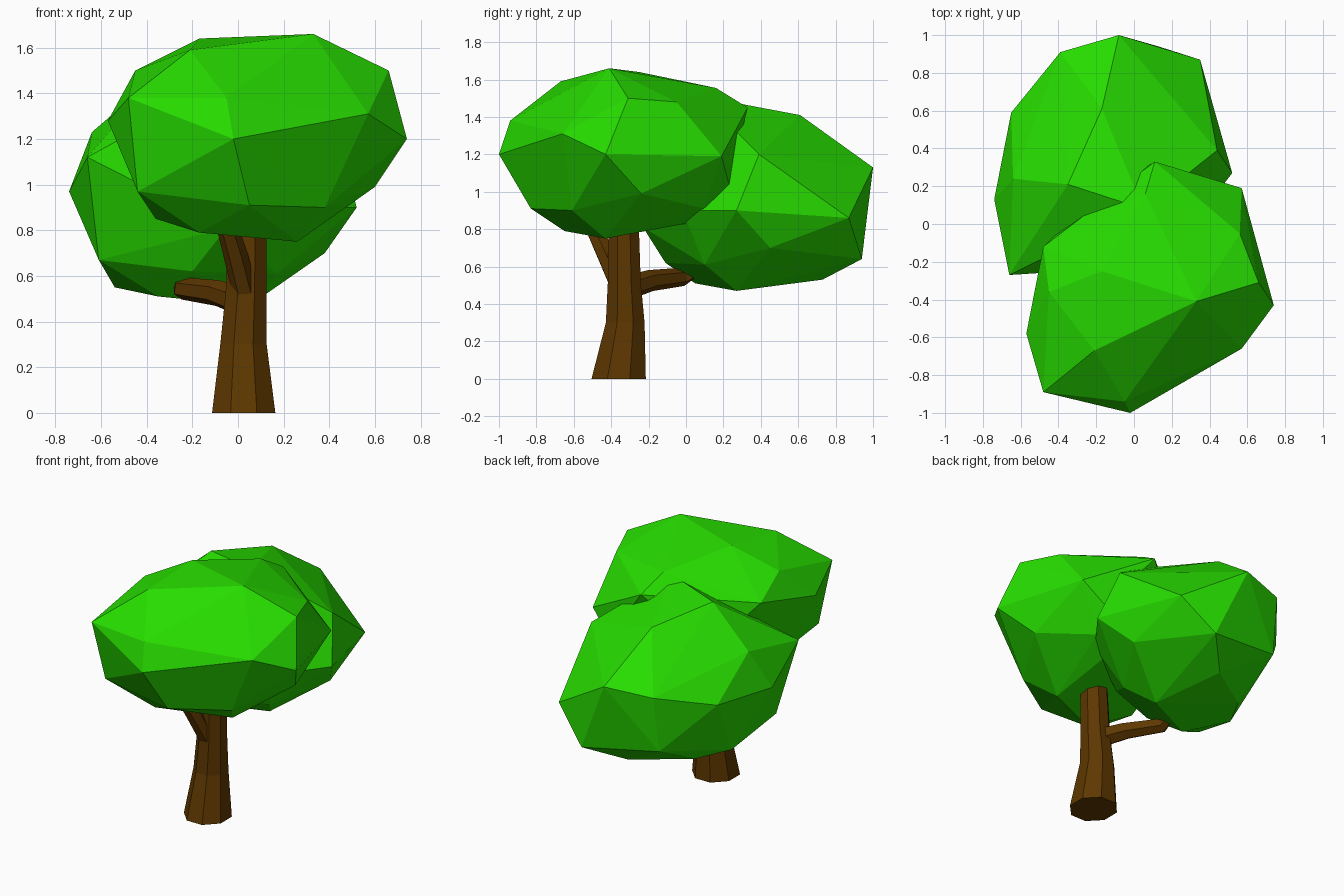
import bpy, bmesh, math
from mathutils import Vector


def material(name, color):
    m = bpy.data.materials.new(name)
    m.diffuse_color = color
    return m


leaf = material("leaf", (0.02, 0.72, 0.0, 1))
bark = material("bark", (0.11, 0.038, 0.0, 1))


def finish(bm, name, mat):
    bmesh.ops.recalc_face_normals(bm, faces=bm.faces)
    me = bpy.data.meshes.new(name)
    bm.to_mesh(me)
    bm.free()
    me.materials.append(mat)
    ob = bpy.data.objects.new(name, me)
    bpy.context.collection.objects.link(ob)
    return ob


def canopy(name, pts):
    """Faceted leaf clump: convex hull of a few corner points."""
    bm = bmesh.new()
    for p in pts:
        bm.verts.new(p)
    bmesh.ops.convex_hull(bm, input=bm.verts)
    bmesh.ops.delete(bm, geom=[v for v in bm.verts if not v.link_faces], context='VERTS')
    finish(bm, name, leaf)


def limb(name, rings, sides, level=False):
    """Tapered faceted tube through rings of (centre, radius_x, radius_y)."""
    bm = bmesh.new()
    direction = Vector(rings[-1][0]) - Vector(rings[0][0])
    rot = direction.to_track_quat('Z', 'Y')
    loops = []
    for c, rx, ry in rings:
        loop = []
        for i in range(sides):
            a = 2 * math.pi * (i + 0.5) / sides
            off = Vector((rx * math.cos(a), ry * math.sin(a), 0))
            loop.append(bm.verts.new(Vector(c) + (off if level else rot @ off)))
        loops.append(loop)
    for a, b in zip(loops, loops[1:]):
        for i in range(sides):
            j = (i + 1) % sides
            bm.faces.new((a[i], a[j], b[j], b[i]))
    bm.faces.new(loops[0])
    bm.faces.new(loops[-1])
    finish(bm, name, bark)


# Front, higher leaf clump
canopy("front_canopy", [
    (0.33, -0.41, 1.66), (-0.17, -0.25, 1.64), (-0.21, -0.67, 1.59), (0.66, -0.31, 1.50),
    (-0.45, -0.36, 1.50), (0.06, 0.16, 1.555), (0.11, 0.33, 1.45), (0.56, -0.05, 1.48),
    (-0.05, -0.94, 1.38), (-0.48, -0.89, 1.38), (0.57, -0.66, 1.31), (-0.57, -0.58, 1.28),
    (-0.48, -0.12, 1.38), (-0.02, -1.0, 1.20), (0.74, -0.43, 1.20), (0.57, 0.19, 1.19),
    (0.42, 0.23, 1.04), (0.60, -0.24, 0.99), (-0.44, -0.80, 0.97), (0.05, -0.83, 0.91),
    (0.38, -0.61, 0.90), (0.38, 0.10, 0.91), (-0.36, -0.45, 0.85), (0.25, 0.0, 0.83),
    (-0.17, -0.65, 0.79), (0.26, -0.43, 0.75), (-0.25, 0.10, 1.10), (-0.25, -0.05, 0.90),
])

# Back, lower leaf clump
canopy("back_canopy", [
    (-0.35, 0.21, 1.48), (-0.17, 0.61, 1.41), (0.05, 0.08, 1.51), (-0.64, 0.24, 1.23),
    (0.44, 0.39, 1.20), (-0.08, 1.0, 1.13), (-0.66, -0.27, 1.12), (-0.39, 0.91, 1.10),
    (-0.65, 0.59, 1.00), (-0.74, 0.13, 0.97), (0.52, 0.27, 0.90), (0.35, 0.87, 0.86),
    (0.38, 0.45, 0.70), (-0.61, -0.10, 0.67), (0.13, 0.94, 0.64), (0.17, 0.10, 0.61),
    (-0.20, -0.11, 0.62), (-0.05, -0.23, 0.81), (-0.54, 0.28, 0.55), (-0.08, 0.73, 0.53),
    (-0.42, 0.50, 0.54), (-0.35, 0.05, 0.51), (0.05, 0.27, 0.47), (0.30, -0.02, 0.90),
    (-0.40, 0.86, 0.72),
])

# Trunk with flared, slightly leaning foot
limb("trunk", [
    ((0.025, -0.36, 0.0), 0.15, 0.157),
    ((0.024, -0.325, 0.30), 0.11, 0.112),
    ((0.035, -0.33, 0.52), 0.097, 0.095),
    ((0.045, -0.335, 0.95), 0.085, 0.085),
], 8, level=True)

# Branch carrying the back clump
limb("back_branch", [
    ((0.01, -0.30, 0.49), 0.065, 0.065),
    ((-0.09, -0.19, 0.525), 0.058, 0.058),
    ((-0.24, -0.02, 0.545), 0.05, 0.05),
    ((-0.25, 0.10, 0.62), 0.04, 0.04),
], 6)

# Short branch rising into the front clump
limb("front_branch", [
    ((0.03, -0.37, 0.53), 0.055, 0.055),
    ((-0.01, -0.44, 0.69), 0.053, 0.053),
    ((-0.06, -0.52, 0.86), 0.045, 0.045),
], 6)
